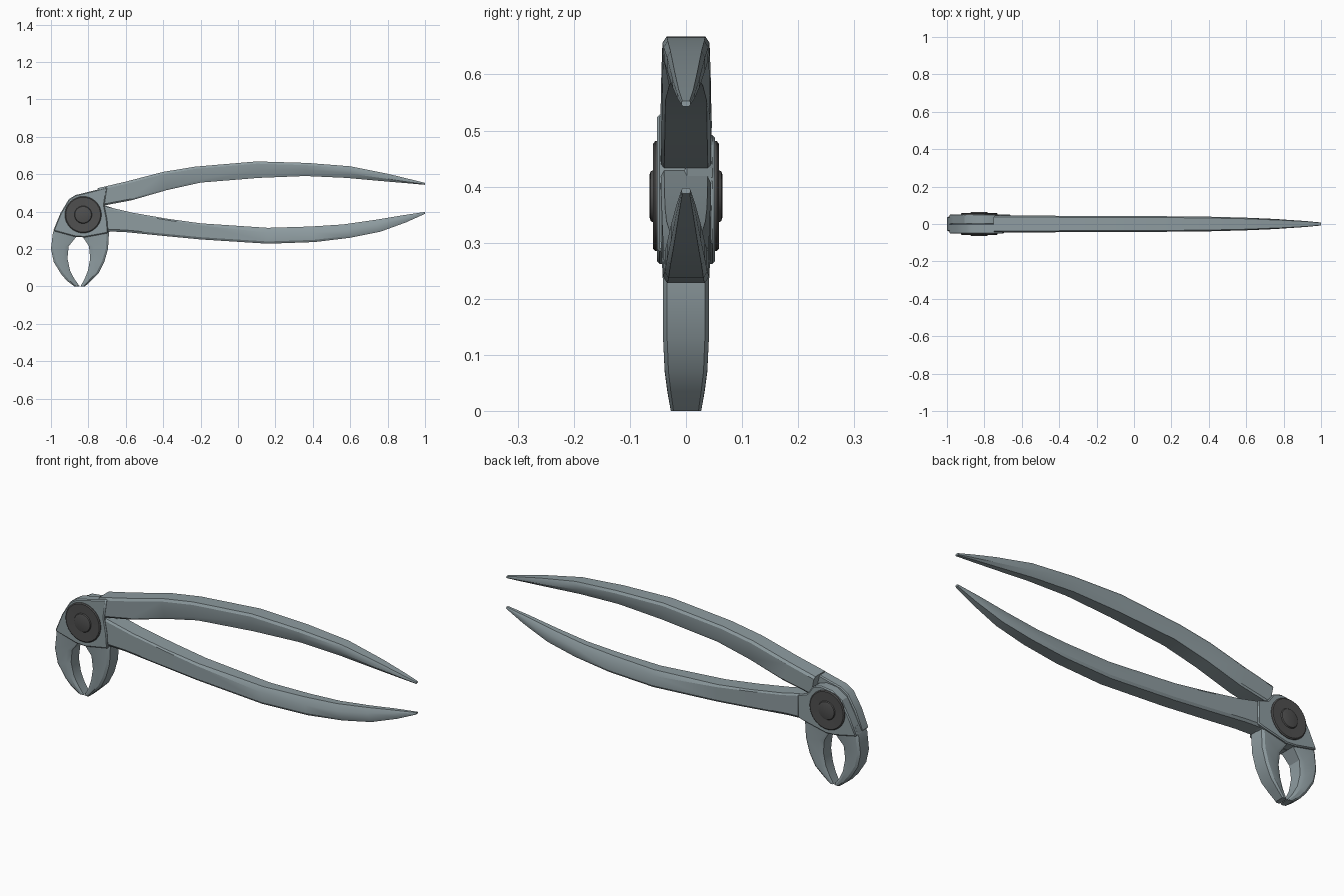
import bpy, bmesh, math


def material(name, col):
    m = bpy.data.materials.new(name)
    m.diffuse_color = (*col, 1)
    return m


STEEL = material("steel", (0.27, 0.33, 0.35))
DARK = material("dark_steel", (0.08, 0.08, 0.08))


def finish(name, bm, mat, angle=28):
    bmesh.ops.recalc_face_normals(bm, faces=bm.faces)
    me = bpy.data.meshes.new(name)
    bm.to_mesh(me)
    bm.free()
    me.materials.append(mat)
    ob = bpy.data.objects.new(name, me)
    bpy.context.collection.objects.link(ob)
    bpy.ops.object.select_all(action='DESELECT')
    ob.select_set(True)
    bpy.context.view_layer.objects.active = ob
    bpy.ops.object.shade_smooth_by_angle(angle=math.radians(angle))
    return ob


def loft(name, stations, ymid=0):
    """Station: outer x,z, inner x,z, half width, inner chamfer depth, inner face width ratio."""
    bm = bmesh.new()
    rings = []
    for ox, oz, ix, iz, hw, ci, k in stations:
        t = min(0.012 / max(math.hypot(ix - ox, iz - oz), 0.001), 0.3)
        half = [(0, hw * 0.82), (t, hw), (1 - ci, hw * 0.98), (1, hw * k)]
        sec = half + [(u, -y) for u, y in reversed(half)]
        rings.append([bm.verts.new((ox + (ix - ox) * u, y + ymid, oz + (iz - oz) * u))
                      for u, y in sec])
    for a, b in zip(rings, rings[1:]):
        for i in range(8):
            j = (i + 1) % 8
            bm.faces.new((a[i], a[j], b[j], b[i]))
    bm.faces.new(rings[0])
    bm.faces.new(rings[-1])
    return finish(name, bm, STEEL)


def plate(name, pts, y0, y1):
    bm = bmesh.new()
    f = bm.faces.new([bm.verts.new((x, y0, z)) for x, z in pts])
    r = bmesh.ops.extrude_face_region(bm, geom=[f])
    for v in r['geom']:
        if isinstance(v, bmesh.types.BMVert):
            v.co.y = y1
    ob = finish(name, bm, STEEL)
    b = ob.modifiers.new("edge", 'BEVEL')
    b.width, b.segments = 0.005, 1
    return ob


# Handles: sweeping, tapered, chamfered towards the inside
loft("upper_handle", [
    (-0.75, 0.525, -0.73, 0.43, 0.046, 0.08, 0.85),
    (-0.6, 0.56, -0.57, 0.46, 0.045, 0.08, 0.85),
    (-0.4, 0.612, -0.38, 0.515, 0.044, 0.08, 0.85),
    (-0.23, 0.64, -0.2, 0.555, 0.043, 0.2, 0.85),
    (0.1, 0.668, 0.11, 0.58, 0.042, 0.48, 0.72),
    (0.37, 0.66, 0.36, 0.59, 0.040, 0.48, 0.6),
    (0.6, 0.642, 0.58, 0.58, 0.034, 0.4, 0.55),
    (0.8, 0.602, 0.78, 0.562, 0.024, 0.35, 0.55),
    (0.92, 0.573, 0.91, 0.551, 0.016, 0.3, 0.6),
    (1.0, 0.553, 1.0, 0.543, 0.008, 0.3, 0.7)])
loft("lower_handle", [
    (-0.72, 0.295, -0.74, 0.435, 0.046, 0.08, 0.85),
    (-0.6, 0.29, -0.56, 0.393, 0.045, 0.08, 0.85),
    (-0.4, 0.27, -0.38, 0.362, 0.044, 0.08, 0.85),
    (-0.2, 0.251, -0.2, 0.337, 0.043, 0.12, 0.8),
    (0.16, 0.228, 0.16, 0.313, 0.041, 0.3, 0.65),
    (0.41, 0.237, 0.39, 0.32, 0.038, 0.4, 0.55),
    (0.6, 0.26, 0.56, 0.331, 0.034, 0.4, 0.5),
    (0.76, 0.292, 0.73, 0.355, 0.027, 0.35, 0.5),
    (0.9, 0.343, 0.88, 0.38, 0.017, 0.3, 0.6),
    (1.0, 0.388, 1.0, 0.398, 0.008, 0.3, 0.7)])

# Curved jaws meeting at the bottom
loft("left_jaw", [
    (-0.97, 0.33, -0.86, 0.31, 0.042, 0.1, 0.95),
    (-0.99, 0.285, -0.865, 0.265, 0.042, 0.1, 0.95),
    (-1.0, 0.2, -0.905, 0.215, 0.041, 0.25, 0.8),
    (-0.985, 0.13, -0.912, 0.15, 0.041, 0.3, 0.75),
    (-0.945, 0.065, -0.898, 0.085, 0.038, 0.3, 0.75),
    (-0.915, 0.03, -0.875, 0.04, 0.033, 0.3, 0.75),
    (-0.875, 0.0, -0.846, 0.0, 0.027, 0.2, 0.85)])
loft("right_jaw", [
    (-0.70, 0.34, -0.84, 0.31, 0.042, 0.1, 0.95),
    (-0.69, 0.285, -0.83, 0.265, 0.042, 0.1, 0.95),
    (-0.695, 0.2, -0.797, 0.215, 0.041, 0.25, 0.8),
    (-0.715, 0.13, -0.79, 0.15, 0.041, 0.3, 0.75),
    (-0.745, 0.07, -0.802, 0.085, 0.038, 0.3, 0.75),
    (-0.78, 0.035, -0.82, 0.04, 0.033, 0.3, 0.75),
    (-0.818, 0.0, -0.842, 0.0, 0.027, 0.2, 0.85)])

# Overlapping hinge plates, one for each handle
plate("front_hinge_plate", [
    (-0.70, 0.53), (-0.80, 0.505), (-0.87, 0.488), (-0.905, 0.465), (-0.95, 0.39),
    (-0.988, 0.297), (-0.87, 0.265), (-0.82, 0.262), (-0.694, 0.285),
    (-0.70, 0.36), (-0.715, 0.435)], -0.052, 0.003)
plate("back_hinge_plate", [
    (-0.745, 0.478), (-0.79, 0.492), (-0.85, 0.485), (-0.905, 0.45), (-0.95, 0.37),
    (-0.988, 0.29), (-0.87, 0.265), (-0.82, 0.262), (-0.694, 0.29),
    (-0.66, 0.30), (-0.66, 0.415), (-0.715, 0.435)], -0.003, 0.052)

# Round washers and raised pivot bosses on both sides
for side, s in (("front", -1), ("back", 1)):
    bm = bmesh.new()
    rings = []
    for r, y in [(0.098, 0.04), (0.098, 0.055), (0.093, 0.059), (0.047, 0.058),
                 (0.044, 0.063), (0.038, 0.065)]:
        rings.append([bm.verts.new((-0.828 + r * math.cos(a * math.tau / 32), s * y,
                                    0.383 + r * math.sin(a * math.tau / 32))) for a in range(32)])
    for a, b in zip(rings, rings[1:]):
        for i in range(32):
            bm.faces.new((a[i], a[i - 1], b[i - 1], b[i]))
    bm.faces.new(rings[0])
    bm.faces.new(rings[-1])
    finish(side + "_pivot", bm, DARK)
